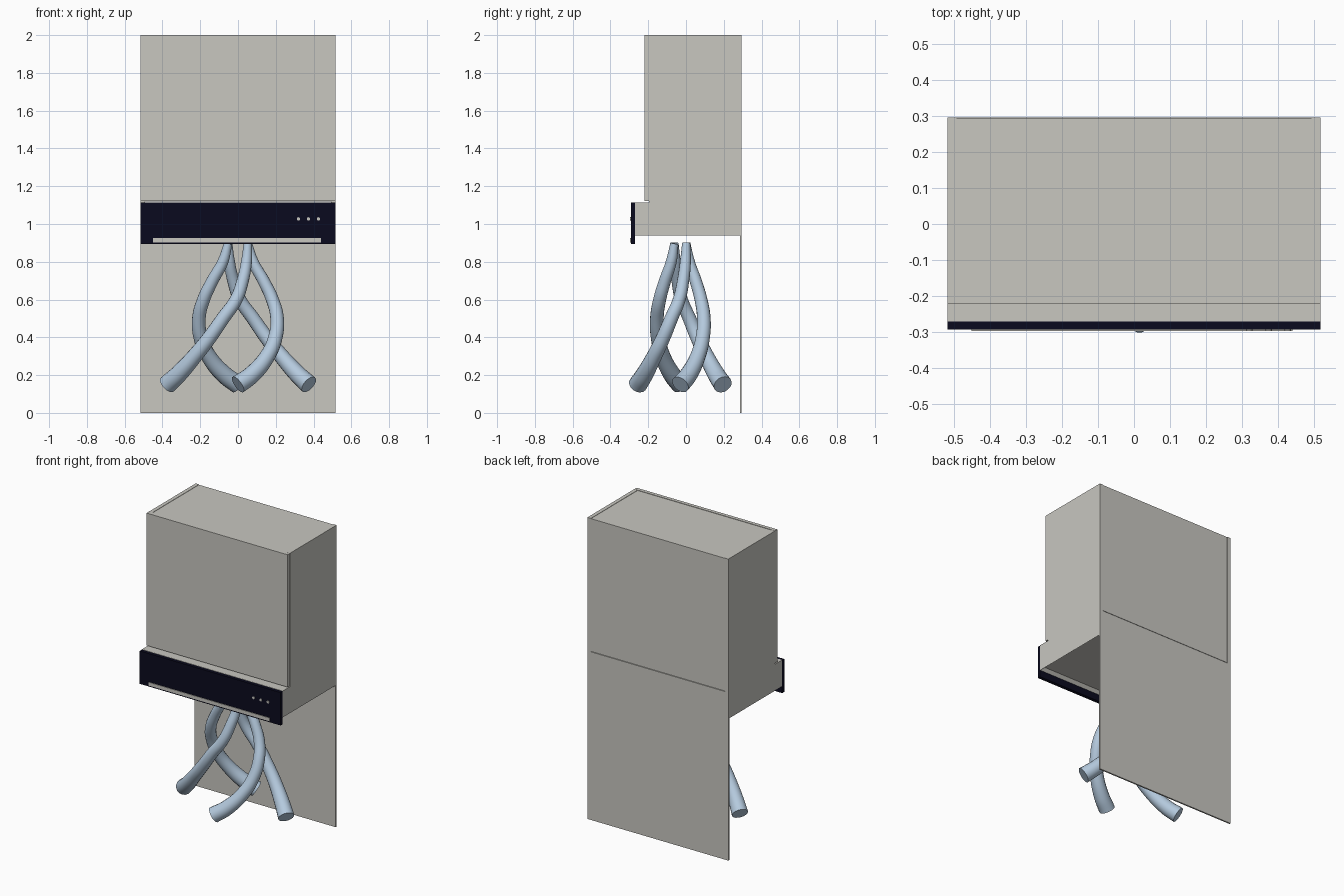
import bpy, bmesh
from math import radians
from mathutils import Vector

cube = bpy.data.objects.get("Cube")
if cube:
    bpy.data.objects.remove(cube, do_unlink=True)


def material(name, rgb):
    m = bpy.data.materials.new(name)
    m.use_nodes = True
    m.diffuse_color = (*rgb, 1)
    m.node_tree.nodes["Principled BSDF"].inputs["Base Color"].default_value = (*rgb, 1)
    return m


grey = material("warm grey", (0.58, 0.57, 0.53))
navy = material("dark navy", (0.003, 0.003, 0.013))
blue = material("pale blue", (0.46, 0.59, 0.73))


def add_object(name, bm, mat):
    bmesh.ops.recalc_face_normals(bm, faces=bm.faces)
    mesh = bpy.data.meshes.new(name)
    bm.to_mesh(mesh)
    bm.free()
    mesh.materials.append(mat)
    ob = bpy.data.objects.new(name, mesh)
    bpy.context.collection.objects.link(ob)
    return ob


def box(name, x, y, z, mat, recess=None):
    """Box from (min, max) ranges; recess = (rim, depth) hollows the underside."""
    bm = bmesh.new()
    bmesh.ops.create_cube(bm, size=1)
    for v in bm.verts:
        v.co = [r[0] if c < 0 else r[1] for c, r in zip(v.co, (x, y, z))]
    if recess:
        bm.normal_update()
        bottom = [f for f in bm.faces if f.normal.z < -0.9]
        bmesh.ops.inset_region(bm, faces=bottom, thickness=recess[0])
        bmesh.ops.translate(bm, verts=bottom[0].verts, vec=(0, 0, recess[1]))
    return add_object(name, bm, mat)


W = 0.517          # half width
BACK = 0.295

# Upper cabinet: body, two side panels and a full-width door
box("cabinet_body", (-0.492, 0.492), (-0.195, BACK - 0.001), (1.118, 1.998), grey)
for side, s in (("left", 1), ("right", -1)):
    box(side + "_side_panel", sorted((s * 0.492, s * W)), (-0.195, BACK), (1.115, 2), grey)
box("cabinet_door", (-W, W), (-0.22, -0.196), (1.122, 2), grey)

# Extractor hood with a recessed underside
box("hood_body", (-W, W), (-0.27, BACK), (0.94, 1.115), grey, (0.025, 0.02))
box("hood_front", (-W, W), (-0.292, -0.27), (0.895, 1.113), navy)
box("hood_strip", (-0.45, 0.44), (-0.296, -0.291), (0.903, 0.925), grey)

# Control buttons
for i in range(3):
    bm = bmesh.new()
    bmesh.ops.create_cone(bm, cap_ends=True, segments=16, radius1=0.009,
                          radius2=0.009, depth=0.005)
    button = add_object(f"button_{i + 1}", bm, grey)
    button.rotation_euler.x = radians(90)
    button.location = (0.32 + 0.053 * i, -0.2935, 1.027)

# Wall panel below the hood
box("back_panel", (-W, W), (0.285, BACK), (0, 0.94), grey)

# Twisted airflow tubes: (height, outward, sideways, thickness)
PATH = [(0.15, 0.375, 0.0, 0.05), (0.2, 0.32, 0.07, 0.047), (0.3, 0.23, 0.155, 0.041),
        (0.4, 0.15, 0.198, 0.038), (0.5, 0.08, 0.207, 0.036), (0.6, 0.01, 0.182, 0.034),
        (0.7, -0.025, 0.135, 0.032), (0.8, -0.045, 0.08, 0.029), (0.897, -0.052, 0.052, 0.022)]


def tube(name, out, across):
    cu = bpy.data.curves.new(name, "CURVE")
    cu.dimensions = "3D"
    cu.bevel_depth = 1
    cu.bevel_resolution = 6
    cu.use_fill_caps = True
    cu.resolution_u = 6
    sp = cu.splines.new("BEZIER")
    sp.bezier_points.add(len(PATH) - 1)
    for p, (z, r, t, thick) in zip(sp.bezier_points, PATH):
        flat = Vector(out) * r + Vector(across) * t
        p.co = (flat.x, flat.y * 0.6 - 0.03, z)
        p.radius = thick
        p.handle_left_type = p.handle_right_type = "AUTO"
    cu.materials.append(blue)
    ob = bpy.data.objects.new(name, cu)
    bpy.context.collection.objects.link(ob)
    bpy.ops.object.select_all(action="DESELECT")
    ob.select_set(True)
    bpy.context.view_layer.objects.active = ob
    bpy.ops.object.convert(target="MESH")
    bpy.ops.object.shade_smooth_by_angle(angle=radians(40))


for label, out in (("front", (0, -1)), ("left", (1, 0)), ("back", (0, 1)), ("right", (-1, 0))):
    tube(label + "_air_tube", out, (-out[1], out[0]))
